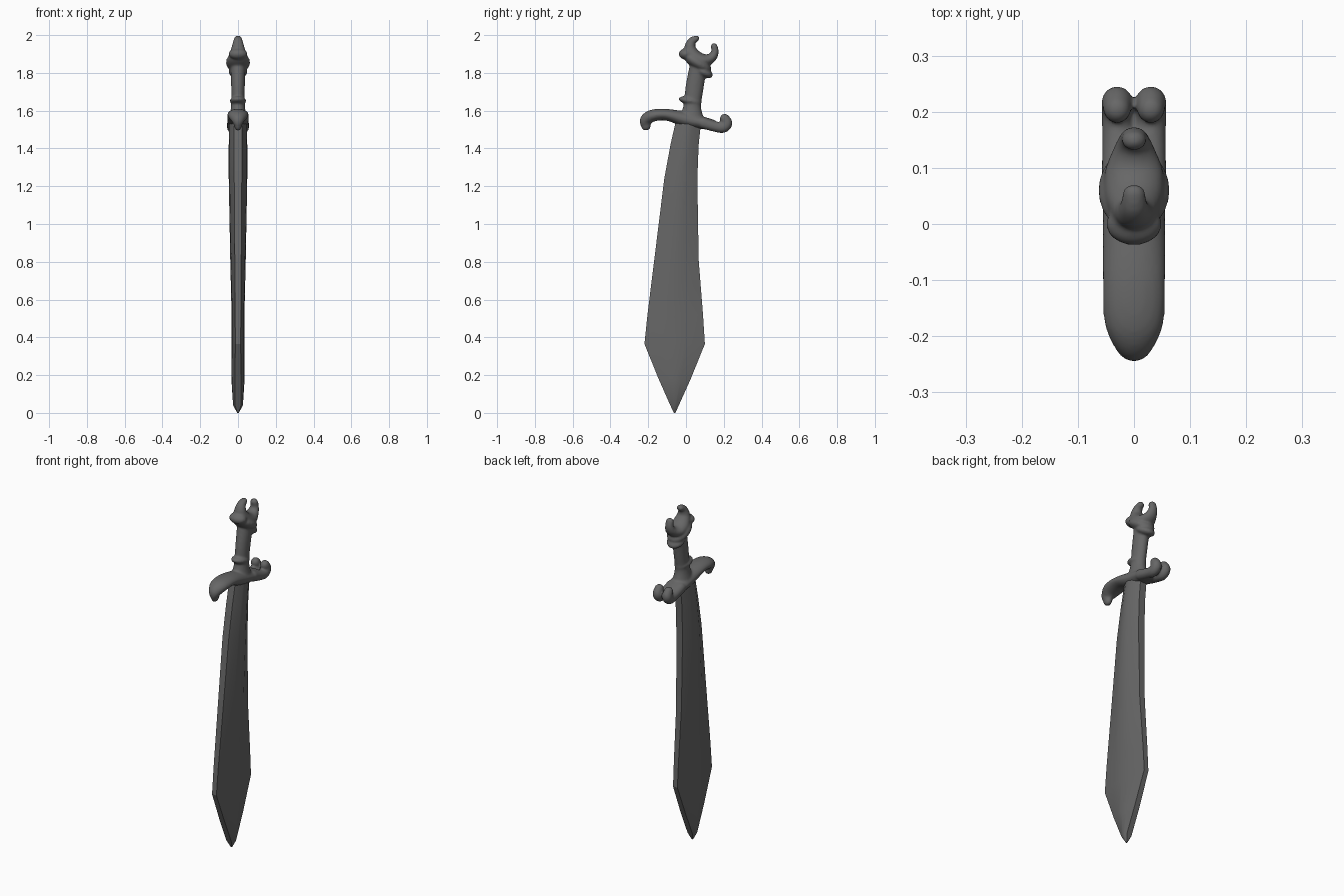
import bpy, bmesh, math
from mathutils import Vector

if "Cube" in bpy.data.objects:
    bpy.data.objects.remove(bpy.data.objects["Cube"])

metal = bpy.data.materials.new("dark grey metal")
metal.diffuse_color = (0.135, 0.135, 0.135, 1)
metal.use_nodes = True
metal.node_tree.nodes["Principled BSDF"].inputs["Base Color"].default_value = metal.diffuse_color


def new_object(name, bm, angle=40):
    bmesh.ops.recalc_face_normals(bm, faces=bm.faces)
    me = bpy.data.meshes.new(name)
    bm.to_mesh(me)
    bm.free()
    me.materials.append(metal)
    ob = bpy.data.objects.new(name, me)
    bpy.context.collection.objects.link(ob)
    bpy.ops.object.select_all(action='DESELECT')
    bpy.context.view_layer.objects.active = ob
    ob.select_set(True)
    bpy.ops.object.shade_smooth_by_angle(angle=math.radians(angle))
    return ob


def skin(bm, rings):
    rows = [[bm.verts.new(p) for p in r] for r in rings]
    n = len(rows[0])
    for a, b in zip(rows, rows[1:]):
        for i in range(n):
            j = (i + 1) % n
            bm.faces.new((a[i], a[j], b[j], b[i]))
    bm.faces.new(rows[0][::-1])
    bm.faces.new(rows[-1])


def spline(pts, steps=8):
    pts = [Vector(p) for p in pts]
    out = []
    for i in range(len(pts) - 1):
        p0, p1, p2 = pts[max(i - 1, 0)], pts[i], pts[i + 1]
        p3 = pts[min(i + 2, len(pts) - 1)]
        for s in range(steps):
            t = s / steps
            out.append([0.5 * (2 * b + (c - a) * t + (2 * a - 5 * b + 4 * c - d) * t * t
                        + (3 * b - a - 3 * c + d) * t ** 3) for a, b, c, d in zip(p0, p1, p2, p3)])
    return out + [list(pts[-1])]


def tube(bm, pts, x=0.0, n=20):
    """Round-ended sweep; points are (y, z, radius in side plane, radius in x)."""
    path = spline(pts)
    frames = []
    for i, (y, z, r, w) in enumerate(path):
        a, b = path[max(i - 1, 0)], path[min(i + 1, len(path) - 1)]
        t = Vector((0, b[0] - a[0], b[1] - a[1])).normalized()
        frames.append((Vector((x, y, z)), t, r, w))
    caps = [math.radians(d) for d in (85, 65, 45, 22)]
    c, t, r, w = frames[0]
    start = [(c - t * r * math.sin(a), t, r * math.cos(a), w * math.cos(a)) for a in caps]
    c, t, r, w = frames[-1]
    end = [(c + t * r * math.sin(a), t, r * math.cos(a), w * math.cos(a)) for a in caps[::-1]]
    rings = []
    for c, t, r, w in start + frames + end:
        side = Vector((0, -t.z, t.y))
        rings.append([c + side * r * math.cos(k * math.tau / n)
                      + Vector((w * math.sin(k * math.tau / n), 0, 0)) for k in range(n)])
    skin(bm, rings)


def blob(bm, y, z, ry, rz, rx, tilt=0.0):
    res = bmesh.ops.create_uvsphere(bm, u_segments=24, v_segments=14, radius=1)
    for v in res['verts']:
        p = Vector((v.co.x * rx, v.co.y * ry, v.co.z * rz))
        c, s = math.cos(tilt), math.sin(tilt)
        v.co = (p.x, y + p.y * c - p.z * s, z + p.y * s + p.z * c)


# Blade: z, front edge, back edge, edge half thickness, middle half thickness
stations = [(0.0, -0.064, -0.056, 0.002, 0.004), (0.04, -0.083, -0.038, 0.016, 0.026),
            (0.18, -0.145, 0.025, 0.016, 0.035), (0.365, -0.22, 0.10, 0.014, 0.035),
            (0.52, -0.204, 0.09, 0.015, 0.034), (0.81, -0.168, 0.067, 0.017, 0.041),
            (1.24, -0.115, 0.06, 0.02, 0.049), (1.42, -0.082, 0.067, 0.02, 0.049),
            (1.54, -0.055, 0.08, 0.02, 0.047)]
bm = bmesh.new()
rings = []
for z, f, b, e, t in stations:
    half = [(f, e), (f + 0.3 * (b - f), t * 0.9), (f + 0.5 * (b - f), t),
            (f + 0.7 * (b - f), t * 0.9), (b, e)]
    rings.append([(w, y, z) for y, w in half] + [(-w, y, z) for y, w in half[::-1]])
skin(bm, rings)
new_object("blade", bm, 25)

# Crossguard: drooping front end, forked curl at the back
bm = bmesh.new()
tube(bm, [(-0.212, 1.52, 0.026, 0.02), (-0.212, 1.55, 0.032, 0.036), (-0.175, 1.574, 0.032, 0.053),
          (-0.10, 1.578, 0.031, 0.056), (0.0, 1.553, 0.04, 0.056), (0.08, 1.537, 0.034, 0.056),
          (0.14, 1.525, 0.028, 0.052)])
for s in (-1, 1):
    tube(bm, [(0.09, 1.535, 0.03, 0.028), (0.15, 1.517, 0.028, 0.027), (0.195, 1.512, 0.03, 0.028),
              (0.216, 1.533, 0.03, 0.028), (0.205, 1.558, 0.026, 0.025)], x=s * 0.03)

# Grip, leaning back, with a ring at its foot
tube(bm, [(0.03, 1.57, 0.062, 0.046), (0.034, 1.63, 0.046, 0.036), (0.045, 1.72, 0.048, 0.036),
          (0.064, 1.83, 0.046, 0.04)])
blob(bm, 0.022, 1.652, 0.062, 0.022, 0.043, -0.2)

# Pommel: tilted collars, front beak and a crescent of two horns
blob(bm, 0.06, 1.855, 0.085, 0.035, 0.064, -0.55)
blob(bm, 0.092, 1.805, 0.054, 0.026, 0.05, -0.45)
blob(bm, 0.0, 1.9, 0.038, 0.03, 0.05)
tube(bm, [(0.055, 1.982, 0.016, 0.02), (0.03, 1.965, 0.023, 0.026), (0.022, 1.925, 0.032, 0.038),
          (0.05, 1.882, 0.038, 0.052), (0.095, 1.866, 0.034, 0.052), (0.135, 1.88, 0.026, 0.036),
          (0.153, 1.91, 0.02, 0.025), (0.149, 1.94, 0.018, 0.022)])
hilt = new_object("hilt", bm, 180)

# Melt the hilt shapes together
m = hilt.modifiers.new("fuse", 'REMESH')
m.mode = 'VOXEL'
m.voxel_size = 0.006
m.use_smooth_shade = True
m = hilt.modifiers.new("soften", 'SMOOTH')
m.factor = 0.5
m.iterations = 5
bpy.context.view_layer.objects.active = hilt
for name in ("fuse", "soften"):
    bpy.ops.object.modifier_apply(modifier=name)
